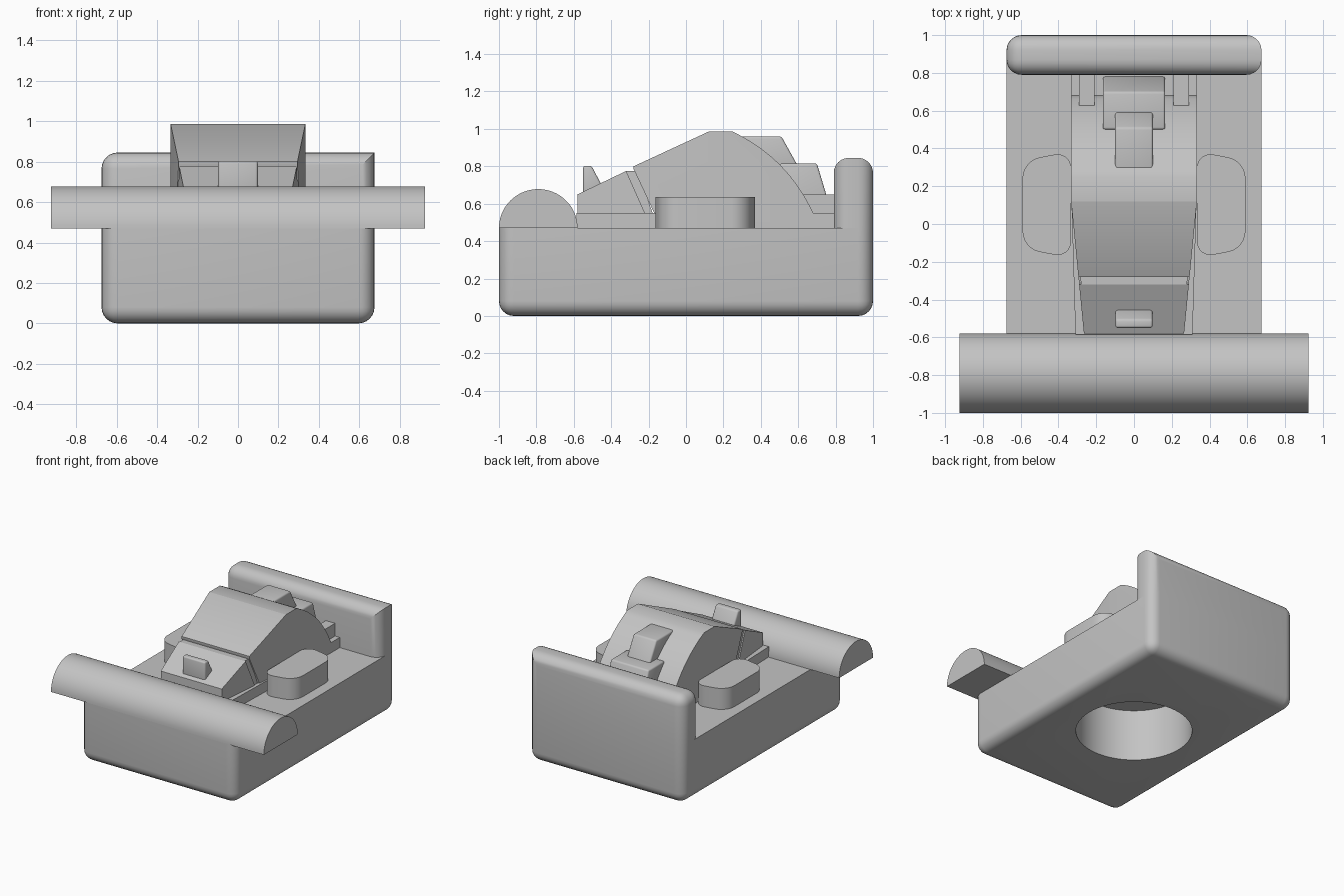
import bpy, bmesh, math

cube = bpy.data.objects.get("Cube")
if cube:
    bpy.data.objects.remove(cube)

GREY = (0.55, 0.55, 0.55, 1)
mat = bpy.data.materials.new("plain grey")
mat.use_nodes = True
mat.diffuse_color = GREY
mat.node_tree.nodes["Principled BSDF"].inputs["Base Color"].default_value = GREY

HALF = 0.675   # body half width
DECK = 0.47    # deck height
ROUND = 0.08   # large fillet radius
TAPER_END = 0.12


def finish(name, bm):
    bmesh.ops.recalc_face_normals(bm, faces=bm.faces)
    mesh = bpy.data.meshes.new(name)
    bm.to_mesh(mesh)
    bm.free()
    mesh.materials.append(mat)
    obj = bpy.data.objects.new(name, mesh)
    bpy.context.collection.objects.link(obj)
    return obj


def smooth(obj):
    bpy.ops.object.select_all(action='DESELECT')
    obj.select_set(True)
    bpy.context.view_layer.objects.active = obj
    bpy.ops.object.shade_smooth_by_angle()


def bevel(bm, edges, radius, segments=6):
    bmesh.ops.bevel(bm, geom=list(edges), offset=radius, segments=segments,
                    profile=0.5, affect='EDGES')


def extrude(points, vector):
    bm = bmesh.new()
    face = bm.faces.new([bm.verts.new(p) for p in points])
    new = bmesh.ops.extrude_face_region(bm, geom=[face], use_keep_orig=True)
    moved = [v for v in new["geom"] if isinstance(v, bmesh.types.BMVert)]
    bmesh.ops.translate(bm, verts=moved, vec=vector)
    bmesh.ops.recalc_face_normals(bm, faces=bm.faces)
    return bm


def side_prism(profile, x0, x1):
    """Extrude a (y, z) profile from x0 to x1."""
    return extrude([(x0, y, z) for y, z in profile], (x1 - x0, 0, 0))


def box(x0, x1, y0, y1, z0, z1):
    return side_prism([(y0, z0), (y1, z0), (y1, z1), (y0, z1)], x0, x1)


def tapered(name, profile, front, back):
    """Symmetrical prism whose half width grows from the nose to the roof."""
    bm = side_prism(profile, -1, 1)
    geom = bm.verts[:] + bm.edges[:] + bm.faces[:]
    bmesh.ops.bisect_plane(bm, geom=geom, plane_co=(0, TAPER_END, 0), plane_no=(0, 1, 0))
    for v in bm.verts:
        t = min(1, (v.co.y + 0.58) / (TAPER_END + 0.58))
        v.co.x = math.copysign(front + (back - front) * t, v.co.x)
    obj = finish(name, bm)
    smooth(obj)
    return obj


def mid(edge, axis):
    return (edge.verts[0].co[axis] + edge.verts[1].co[axis]) / 2


def vertical(edge):
    return abs(edge.verts[0].co.z - edge.verts[1].co.z) > 0.01


# Body slab: rounded floor and corners, round socket underneath
bm = box(-HALF, HALF, -1, 1, 0, DECK)
bevel(bm, [e for e in bm.edges if vertical(e) or mid(e, 2) < 0.01], ROUND)
body = finish("body", bm)
bm = bmesh.new()
bmesh.ops.create_cone(bm, cap_ends=True, segments=64, radius1=0.42, radius2=0.42, depth=0.82)
cutter = finish("socket_cutter", bm)
cutter.hide_render = True
cut = body.modifiers.new("socket", 'BOOLEAN')
cut.operation = 'DIFFERENCE'
cut.solver = 'EXACT'
cut.object = cutter
bpy.context.view_layer.objects.active = body
bpy.ops.object.modifier_apply(modifier=cut.name)
bpy.data.objects.remove(cutter)
smooth(body)

# Rear wall: all upper edges rounded except the one at the +x end
bm = box(-HALF, HALF, 0.79, 1, DECK, 0.845)
bevel(bm, [e for e in bm.edges if vertical(e)
           or (mid(e, 2) > 0.8 and mid(e, 0) < 0.5)], ROUND)
smooth(finish("rear_wall", bm))

# Front half-round bar
arc = [(-0.79 + 0.21 * math.cos(a), DECK + 0.208 * math.sin(a))
       for a in (math.pi * i / 40 for i in range(41))]
smooth(finish("front_bar", side_prism(arc, -0.925, 0.925)))

# Sill under the cabin
tapered("sill", [(-0.585, 0.46), (0.8, 0.46), (0.8, 0.55), (-0.585, 0.55)], 0.31, 0.331)

# Hood and the recessed joint behind it
tapered("hood", [(-0.58, 0.5), (-0.58, 0.65), (-0.32, 0.775), (-0.22, 0.55), (-0.22, 0.5)],
        0.265, 0.333)
tapered("hood_joint", [(-0.35, 0.5), (-0.35, 0.755), (-0.32, 0.775), (-0.26, 0.775),
                       (-0.16, 0.5)], 0.255, 0.323)

# Cabin with a curved tail
tail = []
start, end, sag = (0.25, 0.985), (0.68, 0.55), 0.055
dy, dz = end[0] - start[0], end[1] - start[1]
for i in range(1, 17):
    t = i / 16
    bulge = 4 * sag * t * (1 - t) / math.hypot(dy, dz)
    tail.append((start[0] + dy * t - dz * bulge, start[1] + dz * t + dy * bulge))
tapered("cabin", [(-0.17, 0.5), (-0.17, 0.55), (-0.28, 0.785), (-0.28, 0.80),
                  (0.12, 0.985), start] + tail + [(0.68, 0.5)], 0.265, 0.333)

# Small blocks on the hood and tail, given as half width and side profile
blocks = {
    "hood_scoop": (0.098, [(-0.55, 0.62), (-0.55, 0.802), (-0.505, 0.802), (-0.43, 0.66)]),
    "tail_upper_block": (0.1, [(0.27, 0.75), (0.27, 0.96), (0.51, 0.96), (0.61, 0.78)]),
    "tail_lower_block": (0.165, [(0.5, 0.5), (0.5, 0.815), (0.7, 0.815), (0.795, 0.5)]),
}
for name, (w, profile) in blocks.items():
    bm = side_prism(profile, -w, w)
    bevel(bm, bm.edges[:], 0.012, 3)
    smooth(finish(name, bm))

# Mirrored parts: tail brackets and rounded side pods
for side, s in (("left", 1), ("right", -1)):
    finish("tail_bracket_" + side, box(s * 0.21, s * 0.29, 0.625, 0.8, 0.5, 0.65))
    corners = [(0.333, 0.385), (0.59, 0.335), (0.59, -0.13), (0.333, -0.18)]
    bm = extrude([(s * x, y, DECK - 0.01) for x, y in corners], (0, 0, 0.175))
    bevel(bm, [e for e in bm.edges if vertical(e)], 0.09)
    smooth(finish("side_pod_" + side, bm))
